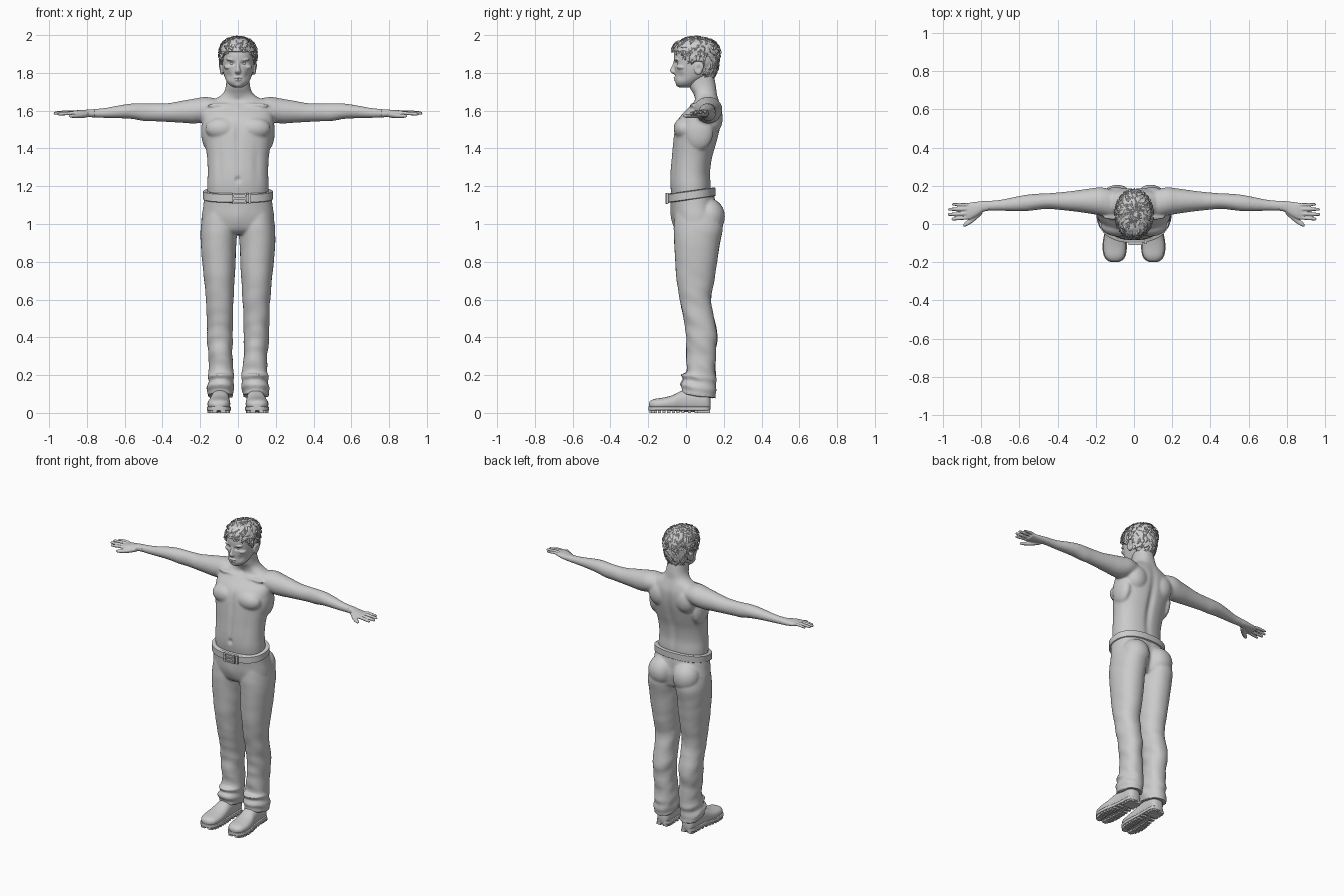
import bpy, bmesh, math, random
from mathutils import Vector, Matrix, noise

random.seed(4)
PLACE = {'z': lambda t, a, b: (a, b, t), 'x': lambda t, a, b: (t, a, b), 'y': lambda t, a, b: (a, t, b)}


def catmull(rows, steps):
    out = []
    for i in range(len(rows) - 1):
        p = [rows[max(0, min(len(rows) - 1, i + k))] for k in (-1, 0, 1, 2)]
        for s in range(steps):
            u = s / steps
            out.append([0.5 * (2 * b + (c - a) * u + (2 * a - 5 * b + 4 * c - d) * u * u
                               + (3 * b - a - 3 * c + d) * u ** 3) for a, b, c, d in zip(*p)])
    return out + [list(rows[-1])]


def superellipse(ang, ra, rb, power):
    c, s = math.cos(ang), math.sin(ang)
    f = lambda v: math.copysign(abs(v) ** (2 / power), v)
    return ra * f(c), rb * f(s)


def loft(bm, rows, axis='z', power=2.0, sides=32, steps=4, mirror=False):
    """Skin rows of (position, centre a, centre b, radius a, radius b)."""
    for sign in ((1, -1) if mirror else (1,)):
        rings = []
        for t, a, b, ra, rb in catmull(rows, steps):
            ring = []
            for i in range(sides):
                da, db = superellipse(2 * math.pi * i / sides, ra, rb, power)
                x, y, z = PLACE[axis](t, a + da, b + db)
                ring.append(bm.verts.new((x * sign, y, z)))
            rings.append(ring)
        for r, q in zip(rings, rings[1:]):
            for i in range(sides):
                j = (i + 1) % sides
                bm.faces.new((r[i], r[j], q[j], q[i]))
        bm.faces.new(rings[0])
        bm.faces.new(rings[-1])


def blob(bm, c, r, mirror=True):
    for s in ((1, -1) if mirror else (1,)):
        m = Matrix.Translation((c[0] * s, c[1], c[2])) @ Matrix.Diagonal((*r, 1))
        bmesh.ops.create_uvsphere(bm, u_segments=24, v_segments=14, radius=1, matrix=m)


def box(bm, c, size):
    bmesh.ops.create_cube(bm, size=1, matrix=Matrix.Translation(c) @ Matrix.Diagonal((*size, 1)))


def finish(name, bm, voxel=0, smooth=3):
    bmesh.ops.recalc_face_normals(bm, faces=bm.faces)
    me = bpy.data.meshes.new(name)
    bm.to_mesh(me)
    bm.free()
    ob = bpy.data.objects.new(name, me)
    bpy.context.collection.objects.link(ob)
    if voxel:
        m = ob.modifiers.new("blend", 'REMESH')
        m.mode, m.voxel_size = 'VOXEL', voxel
        m = ob.modifiers.new("relax", 'SMOOTH')
        m.iterations, m.factor = smooth, 0.5
        dg = bpy.context.evaluated_depsgraph_get()
        me = bpy.data.meshes.new_from_object(ob.evaluated_get(dg))
        ob.modifiers.clear()
        ob.data = me
    me.shade_smooth()
    if not voxel:
        me.set_sharp_from_angle(angle=math.radians(40))
    return ob


def sculpt(ob, brushes, cloth=None):
    """Soft brushes (centre, radii, push, mirrored) with an ellipsoid falloff."""
    bm = bmesh.new()
    bm.from_mesh(ob.data)
    strokes = []
    for (cx, cy, cz), r, (px, py, pz), mirror in brushes:
        for s in ((1, -1) if mirror else (1,)):
            strokes.append((cx * s, cy, cz, *r, Vector((px * s, py, pz))))
    for v in bm.verts:
        x, y, z = v.co
        for cx, cy, cz, rx, ry, rz, vec in strokes:
            if abs(z - cz) < 2.5 * rz and abs(x - cx) < 2.5 * rx:
                d = ((x - cx) / rx) ** 2 + ((y - cy) / ry) ** 2 + ((z - cz) / rz) ** 2
                if d < 6:
                    v.co += vec * math.exp(-d)
        if cloth:
            cloth(v)
    bm.to_mesh(ob.data)
    bm.free()


# torso, neck and arms
bm = bmesh.new()
loft(bm, [(1.12, 0, .03, .16, .1), (1.2, 0, .025, .163, .108), (1.27, 0, .023, .16, .106), (1.35, 0, .032, .163, .108),
          (1.42, 0, .045, .173, .115), (1.5, 0, .06, .187, .12), (1.56, 0, .075, .19, .113), (1.61, 0, .097, .183, .09),
          (1.65, 0, .11, .145, .066), (1.685, 0, .103, .085, .062), (1.73, 0, .088, .064, .071),
          (1.8, 0, .075, .061, .07)], power=2.25, sides=48)
ARM = [(.1, .105, 1.61, .07, .05), (.17, .118, 1.607, .074, .066), (.23, .12, 1.598, .066, .066), (.3, .12, 1.594, .056, .058),
       (.37, .12, 1.59, .048, .05), (.45, .12, 1.591, .041, .047), (.5, .117, 1.592, .042, .047), (.56, .111, 1.597, .043, .041),
       (.63, .104, 1.594, .037, .034), (.7, .098, 1.588, .029, .027), (.77, .095, 1.586, .026, .022), (.8, .092, 1.586, .027, .018)]
loft(bm, ARM, 'x', mirror=True)
blob(bm, (.085, -.01, 1.505), (.088, .056, .06))       # chest muscles
blob(bm, (.095, .135, 1.56), (.075, .06, .085))        # shoulder blades
blob(bm, (.155, .07, 1.49), (.04, .075, .1))           # side muscles
blob(bm, (.09, .035, 1.628), (.075, .014, .012))       # collar bones
body = finish("body", bm, .0075, 5)
sculpt(body, [((0, .17, 1.38), (.022, .07, .2), (0, -.014, 0), False),
              ((0, -.07, 1.48), (.016, .04, .08), (0, .008, 0), False),
              ((0, -.085, 1.235), (.012, .03, .014), (0, .012, 0), False),
              ((0, -.08, 1.33), (.012, .04, .09), (0, .004, 0), False),
              ((.1, -.08, 1.32), (.02, .05, .1), (0, .005, 0), True),
              ((0, .02, 1.655), (.018, .03, .015), (0, .01, 0), False)])

# hands with four fingers and a thumb
bm = bmesh.new()
loft(bm, [(.76, .095, 1.586, .026, .022), (.79, .092, 1.586, .028, .02), (.82, .08, 1.585, .037, .019),
          (.855, .07, 1.586, .043, .016), (.885, .067, 1.587, .039, .01)], 'x', 2.3, mirror=True)
for y0, y1, tip, z, r in ((.1, .103, .955, 1.592, .0085), (.079, .077, .975, 1.591, .0095),
                          (.056, .05, .976, 1.588, .01), (.035, .026, .957, 1.584, .0095)):
    loft(bm, [(.855, y0, 1.587, r, r), (.89, y0 * .6 + y1 * .4, z + .002, r, r), ((.89 + tip) / 2, y0 * .3 + y1 * .7, z, r * .95, r * .95),
              (tip - .008, y1, z - .002, r * .8, r * .75), (tip, y1, z - .003, r * .35, r * .3)], 'x', sides=16, mirror=True)
loft(bm, [(.795, .075, 1.58, .024, .015), (.83, .04, 1.574, .02, .014), (.86, .014, 1.572, .016, .011),
          (.885, -.002, 1.572, .012, .009), (.895, -.007, 1.572, .004, .004)], 'x', sides=20, mirror=True)
finish("hands", bm, .004, 2)

# head with nose, lips, brows and ears
bm = bmesh.new()
loft(bm, [(1.722, 0, -.008, .02, .026), (1.735, 0, .0, .043, .049), (1.755, 0, .01, .06, .067), (1.785, 0, .035, .073, .093),
          (1.82, 0, .05, .082, .111), (1.86, 0, .053, .086, .117), (1.9, 0, .053, .087, .117), (1.94, 0, .053, .078, .105),
          (1.97, 0, .053, .053, .073), (1.982, 0, .053, .02, .03)], power=2.15, sides=48)
loft(bm, [(1.794, 0, -.056, .01, .012), (1.803, 0, -.064, .017, .016), (1.813, 0, -.067, .014, .018), (1.83, 0, -.062, .01, .016),
          (1.85, 0, -.056, .009, .013), (1.868, 0, -.052, .012, .012)], sides=20)
blob(bm, (0, -.053, 1.773), (.024, .014, .0055), False)
blob(bm, (0, -.051, 1.763), (.02, .014, .006), False)
blob(bm, (0, -.036, 1.741), (.024, .018, .016), False)
blob(bm, (.032, -.046, 1.869), (.03, .016, .007))
blob(bm, (.048, -.02, 1.83), (.026, .03, .014))
blob(bm, (.086, .066, 1.825), (.012, .024, .036))
blob(bm, (.093, .075, 1.835), (.008, .02, .025))
head = finish("head", bm, .004, 2)
sculpt(head, [((.031, -.058, 1.851), (.016, .03, .01), (0, .012, 0), True),
              ((.055, -.04, 1.785), (.022, .03, .022), (-.005, .003, 0), True),
              ((0, -.065, 1.768), (.022, .02, .002), (0, .004, 0), False),
              ((.102, .066, 1.825), (.012, .012, .016), (-.008, 0, 0), True)])

bm = bmesh.new()
blob(bm, (.031, -.037, 1.85), (.013, .012, .011))
finish("eyes", bm)


# hair cap, tucked into the head below the hairline
def hairline(y):
    pts = ((-.2, 1.915), (-.045, 1.91), (-.01, 1.875), (.03, 1.84), (.045, 1.86), (.09, 1.86), (.105, 1.775), (.3, 1.765))
    for (a, za), (b, zb) in zip(pts, pts[1:]):
        if y <= b:
            return za + (zb - za) * (y - a) / (b - a)
    return 1.765


bm = bmesh.new()
loft(bm, [(1.755, 0, .06, .05, .085), (1.79, 0, .052, .078, .103), (1.83, 0, .052, .089, .118), (1.88, 0, .052, .095, .122),
          (1.92, 0, .052, .094, .122), (1.955, 0, .052, .082, .107), (1.978, 0, .052, .055, .072), (1.988, 0, .052, .015, .02)],
     sides=64, steps=6)
roots = []
for v in bm.verts:
    if v.co.z > hairline(v.co.y):
        n = Vector((v.co.x / .009, (v.co.y - .052) / .0144, (v.co.z - 1.88) / .0121)).normalized()
        roots.append((v.co.copy(), n))
        v.co += n * .004 * noise.noise(v.co * 55)
    else:
        v.co.x *= .8
        v.co.y = .05 + (v.co.y - .05) * .8
finish("hair_cap", bm)

# curved, tapering locks growing away from the crown
bm = bmesh.new()
for p, n in random.sample(roots, 330):
    d = p - Vector((0, .085, 2.0))
    d = (d - n * d.dot(n)).normalized()
    d = (Matrix.Rotation(random.uniform(-.9, .9), 3, n) @ d).normalized()
    side, size = n.cross(d), random.uniform(.024, .042)
    bend, rings = random.uniform(-.012, .012), []
    for k in range(6):
        t = k / 5
        c = p + d * size * (t - .3) + side * bend * t * t + n * (.009 * math.sin(math.pi * t * .75) - .003)
        w = .0075 * (1 - t) ** .6 * (.5 + t) + .0004
        rings.append([bm.verts.new(c + o) for o in (side * w, n * w * .5, -side * w, -n * w * .5)])
    for r, q in zip(rings, rings[1:]):
        for i in range(4):
            bm.faces.new((r[i], r[i - 1], q[i - 1], q[i]))
for v in bm.verts:
    v.co.z = min(v.co.z, 2.0)
finish("hair_locks", bm)

# trousers: hips, legs and folded cuffs
bm = bmesh.new()
loft(bm, [(1.165, 0, .03, .176, .118), (1.1, 0, .04, .183, .12), (1.03, 0, .052, .192, .125), (.97, 0, .055, .186, .11),
          (.945, 0, .055, .15, .08)], power=2.3, sides=48)
loft(bm, [(1.06, .098, .06, .085, .118), (.98, .1, .065, .097, .13), (.9, .103, .059, .094, .121), (.8, .101, .054, .089, .111),
          (.7, .099, .05, .08, .1), (.6, .097, .05, .073, .083), (.5, .096, .068, .069, .081), (.42, .096, .082, .068, .083),
          (.3, .093, .08, .064, .078), (.215, .089, .078, .067, .076), (.19, .092, .066, .072, .093), (.165, .09, .072, .066, .084),
          (.135, .093, .065, .072, .096), (.11, .093, .069, .067, .088), (.09, .093, .068, .069, .091)],
     power=2.15, sides=40, mirror=True)
blob(bm, (.088, .12, 1.04), (.09, .086, .095))
pants = finish("trousers", bm, .0075, 3)


def wrinkle(v):                                        # cloth wrinkles, cuffs lower at the heel
    c, low = v.co, max(0, min(1, (.75 - v.co.z) / .5))
    v.co += v.normal * (.0015 + .0065 * low) * noise.noise((c.x * 9, c.y * 9, c.z * 17 + c.y * 8))
    if c.z < .24:
        v.co.z -= .16 * (c.y - .065) * min(1, (.24 - c.z) / .06)


sculpt(pants, [((0, .18, 1.0), (.025, .07, .09), (0, -.025, 0), False),
               ((0, -.07, 1.03), (.05, .05, .06), (0, -.006, 0), False)], wrinkle)

# belt tilted down at the front
tilt = lambda y: 1.149 + .14 * y
bm = bmesh.new()
rings = []
for i in range(72):
    ring = []
    for grow, h in ((0, -.024), (.007, -.02), (.007, .02), (0, .024), (-.02, .022), (-.02, -.022)):
        x, y = superellipse(2 * math.pi * i / 72, .178 + grow, .121 + grow, 2.3)
        ring.append(bm.verts.new((x, y + .029, tilt(y + .029) + h)))
    rings.append(ring)
for i in range(72):
    for j in range(6):
        bm.faces.new((rings[i - 1][j - 1], rings[i - 1][j], rings[i][j], rings[i][j - 1]))
finish("belt", bm)

# buckle frame, prong and belt loops
bm = bmesh.new()
for d in (-1, 1):
    box(bm, (.008, -.103, 1.135 + d * .024), (.074, .012, .009))
    box(bm, (.008 + d * .033, -.103, 1.135), (.009, .012, .055))
box(bm, (.008, -.104, 1.135), (.064, .008, .008))
box(bm, (.062, -.099, 1.136), (.012, .012, .054))
finish("buckle", bm)

# shoes, soles and tread lugs
SHOE = [(-.197, .101, .042, .018, .01), (-.188, .101, .044, .036, .02), (-.165, .101, .045, .053, .029), (-.12, .101, .047, .06, .034),
        (-.07, .099, .052, .057, .042), (-.02, .095, .062, .05, .056), (.05, .092, .068, .046, .064), (.1, .091, .064, .044, .058),
        (.122, .091, .055, .034, .045), (.13, .091, .05, .018, .03)]
bm = bmesh.new()
loft(bm, SHOE, 'y', 2.3, mirror=True)
finish("shoes", bm)
bm = bmesh.new()
loft(bm, [(y - .002, x, .023, rx + .004, .011) for y, x, z, rx, rz in SHOE], 'y', 9, mirror=True)
for s in (1, -1):
    for y, x, z, rx, rz in catmull(SHOE[1:-1], 2)[:-1]:
        for e in (-1, 1):
            box(bm, (s * x + e * rx * .62, y + .004, .008), (rx * .74, .016, .016))
    box(bm, (s * .091, .082, .008), (.076, .07, .016))
finish("shoe_soles", bm)
